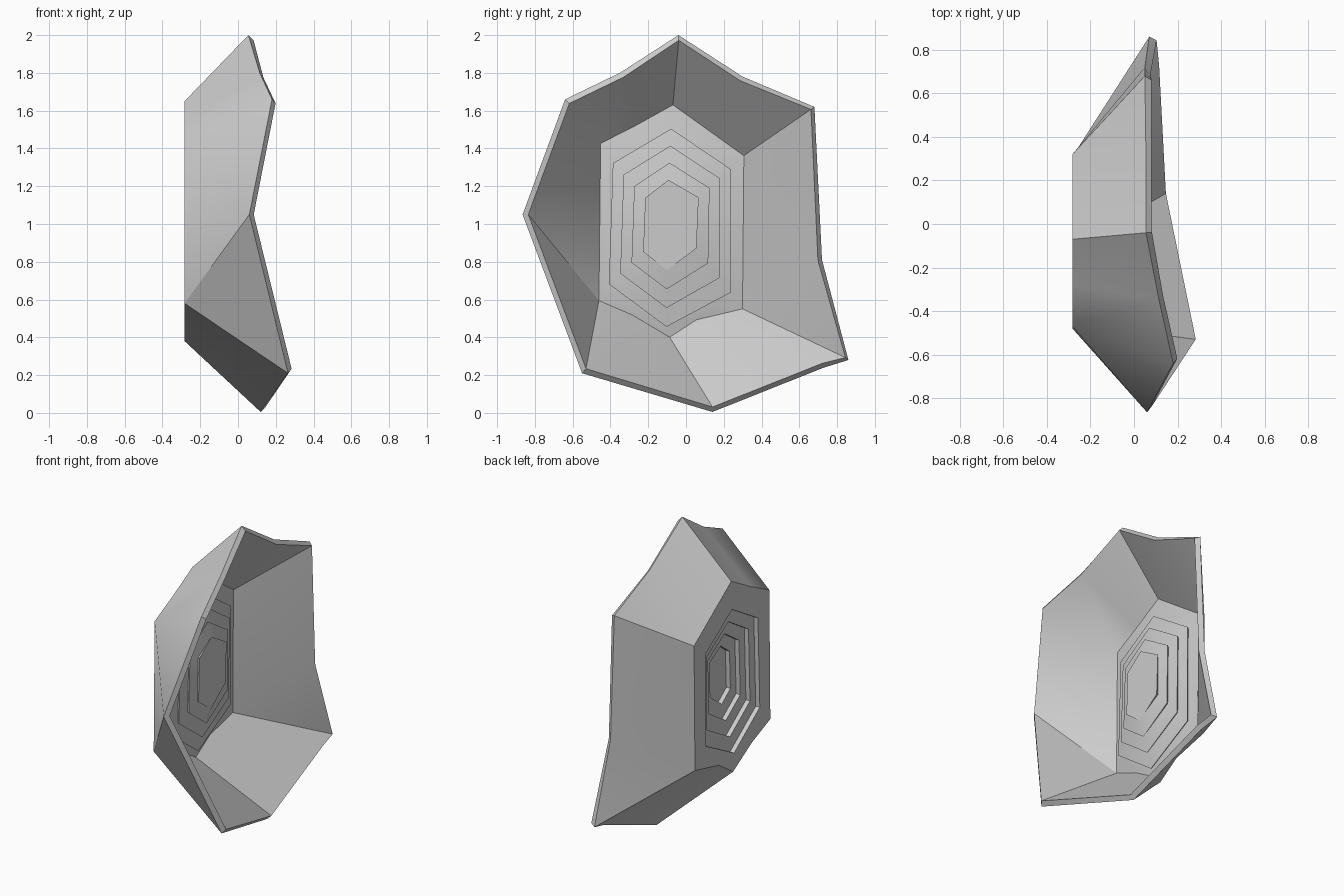
import bpy, bmesh
from mathutils import Vector

THICKNESS = 0.035
STEP_RISE = 0.03
RING_COUNT = 4
BASE_X = -0.283

cube = bpy.data.objects.get("Cube")
if cube:
    bpy.data.objects.remove(cube, do_unlink=True)

# Single plain grey
grey = bpy.data.materials.new("plain_grey")
grey.use_nodes = True
grey.diffuse_color = (0.6, 0.6, 0.6, 1)
grey.node_tree.nodes["Principled BSDF"].inputs["Base Color"].default_value = (0.6, 0.6, 0.6, 1)

bm = bmesh.new()

# Irregular rim of the flared petals (x, y, z)
rim = {
    "top": (0.055, -0.04, 2.0), "top_front_mid": (0.115, -0.35, 1.80),
    "front_high": (0.18, -0.64, 1.66), "front_tip": (0.06, -0.865, 1.05),
    "front_low": (0.265, -0.55, 0.21), "bottom": (0.12, 0.14, 0.005),
    "bottom_back_mid": (0.09, 0.73, 0.24), "back_low": (0.07, 0.86, 0.28),
    "back_mid": (0.05, 0.72, 0.81), "back_high": (0.05, 0.68, 1.62),
    "top_back_mid": (0.055, 0.30, 1.78),
}
# Flat hexagonal floor outline (y, z), with three bent edges
floor = {
    "f_top": (-0.07, 1.65), "f_top_mid": (-0.28, 1.535), "f_front_high": (-0.47, 1.44),
    "f_front_low": (-0.48, 0.58), "f_low_mid": (-0.29, 0.50), "f_bottom": (-0.09, 0.38),
    "f_back_mid": (0.06, 0.48), "f_back_low": (0.31, 0.54), "f_back_high": (0.32, 1.37),
}
v = {name: bm.verts.new(co) for name, co in rim.items()}
v.update({name: bm.verts.new((BASE_X, *co)) for name, co in floor.items()})

# Petal facets
petals = [
    "top top_front_mid f_top_mid f_top",
    "top_front_mid front_high f_front_high f_top_mid",
    "front_high front_tip f_front_high",
    "front_tip f_front_low f_front_high",
    "front_tip front_low f_front_low",
    "front_low f_low_mid f_front_low",
    "front_low bottom f_bottom f_low_mid",
    "bottom bottom_back_mid f_back_mid f_bottom",
    "bottom_back_mid back_low f_back_low f_back_mid",
    "back_low back_mid f_back_low",
    "back_mid f_back_high f_back_low",
    "back_mid back_high f_back_high",
    "back_high top_back_mid f_back_high",
    "top_back_mid top f_top f_back_high",
]
for names in petals:
    bm.faces.new([v[n] for n in names.split()])

# Stepped hexagonal rings rising from the floor
outer_hex = [(-0.08, 1.46), (-0.35, 1.30), (-0.37, 0.70), (-0.10, 0.50), (0.20, 0.66), (0.20, 1.27)]
inner_hex = [(-0.09, 1.19), (-0.18, 1.12), (-0.19, 0.87), (-0.10, 0.80), (0.02, 0.89), (0.03, 1.12)]


def hex_loop(t, x):
    pts = [Vector(a).lerp(Vector(b), t) for a, b in zip(outer_hex, inner_hex)]
    return [bm.verts.new((x, *p)) for p in pts]


def bridge(a, b):
    for i in range(len(a)):
        j = (i + 1) % len(a)
        bm.faces.new((a[i], a[j], b[j], b[i]))


loop = hex_loop(0, BASE_X)
floor_sides = [
    "f_top f_top_mid f_front_high", "f_front_high f_front_low",
    "f_front_low f_low_mid f_bottom", "f_bottom f_back_mid f_back_low",
    "f_back_low f_back_high", "f_back_high f_top",
]
for i, names in enumerate(floor_sides):
    bm.faces.new([v[n] for n in names.split()] + [loop[(i + 1) % 6], loop[i]])

for k in range(RING_COUNT):
    t = k / (RING_COUNT - 1)
    x = BASE_X + STEP_RISE * (k + 1)
    raised = hex_loop(t, x)
    bridge(loop, raised)
    loop = raised
    if k < RING_COUNT - 1:
        loop = hex_loop((k + 1) / (RING_COUNT - 1), x)
        bridge(raised, loop)
centre = bm.faces.new(loop)

# Outside faces point away from the opening
bmesh.ops.recalc_face_normals(bm, faces=bm.faces)
centre.normal_update()
if centre.normal.x > 0:
    bmesh.ops.reverse_faces(bm, faces=bm.faces)

mesh = bpy.data.meshes.new("faceted_shell")
bm.to_mesh(mesh)
bm.free()
mesh.materials.append(grey)
shell = bpy.data.objects.new("faceted_shell", mesh)
bpy.context.collection.objects.link(shell)

# Wall thickness on the inside, then smooth shading with sharp creases
solid = shell.modifiers.new("wall", "SOLIDIFY")
solid.thickness = THICKNESS
solid.offset = -1
solid.use_even_offset = True
bpy.ops.object.select_all(action="DESELECT")
shell.select_set(True)
bpy.context.view_layer.objects.active = shell
bpy.ops.object.modifier_apply(modifier="wall")
bpy.ops.object.shade_smooth_by_angle(angle=0.52)
